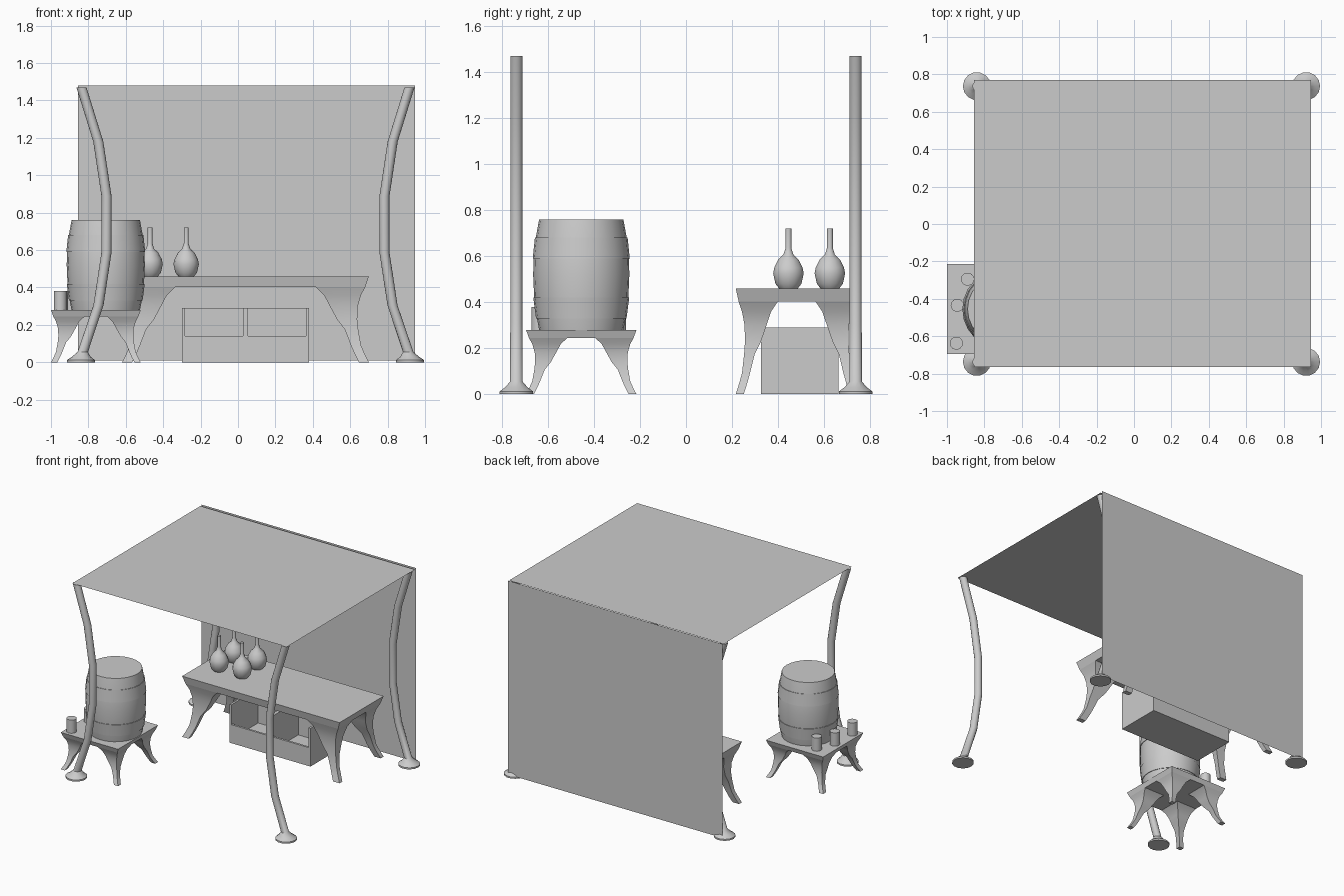
import bpy, bmesh, math
from mathutils import Vector

if "Cube" in bpy.data.objects:
    bpy.data.objects.remove(bpy.data.objects["Cube"])

CX = 0.04  # mirror centre of the stall in x


def finish(name, bm, smooth=None):
    bmesh.ops.recalc_face_normals(bm, faces=bm.faces)
    me = bpy.data.meshes.new(name)
    bm.to_mesh(me)
    bm.free()
    ob = bpy.data.objects.new(name, me)
    bpy.context.collection.objects.link(ob)
    if smooth:
        bpy.ops.object.select_all(action='DESELECT')
        ob.select_set(True)
        bpy.context.view_layer.objects.active = ob
        bpy.ops.object.shade_smooth_by_angle(angle=math.radians(smooth))
    return ob


def loft(bm, rings):
    """Skin a list of closed rings and cap both ends."""
    vs = [[bm.verts.new(p) for p in r] for r in rings]
    n = len(vs[0])
    for a, b in zip(vs, vs[1:]):
        for i in range(n):
            j = (i + 1) % n
            bm.faces.new((a[i], a[j], b[j], b[i]))
    bm.faces.new(vs[0][::-1])
    bm.faces.new(vs[-1])


def circle(x, y, z, r, n):
    return [(x + r * math.cos(2 * math.pi * i / n), y + r * math.sin(2 * math.pi * i / n), z) for i in range(n)]


def turned(name, x, y, profile, n=16, smooth=40):
    bm = bmesh.new()
    loft(bm, [circle(x, y, z, r, n) for r, z in profile])
    return finish(name, bm, smooth)


def rect(x0, x1, y0, y1, z):
    return [(x0, y0, z), (x1, y0, z), (x1, y1, z), (x0, y1, z)]


def box(bm, x0, x1, y0, y1, z0, z1):
    loft(bm, [rect(x0, x1, y0, y1, z0), rect(x0, x1, y0, y1, z1)])


def sheet(name, pts):
    bm = bmesh.new()
    bm.faces.new([bm.verts.new(p) for p in pts])
    finish(name, bm)


# Canopy cloth: roof and back wall
sheet("canopy_roof", rect(-0.855, 0.945, -0.765, 0.77, 1.475))
sheet("canopy_back", [(-0.855, 0.785, 0.01), (0.945, 0.785, 0.01), (0.945, 0.785, 1.48), (-0.855, 0.785, 1.48)])

# Bent poles with flared feet: (offset from centre, z, radius)
POLE = [(0.88, 0, 0.075), (0.88, 0.012, 0.075), (0.878, 0.03, 0.05), (0.87, 0.055, 0.028),
        (0.786, 0.305, 0.027), (0.743, 0.588, 0.027), (0.743, 0.888, 0.027),
        (0.787, 1.18, 0.027), (0.877, 1.47, 0.027)]
for sx in (-1, 1):
    for y in (-0.737, 0.737):
        bm = bmesh.new()
        loft(bm, [circle(CX + sx * d, y, z, r, 14) for d, z, r in POLE])
        finish("pole", bm, 35)

# Tables: bevelled slab and four curved legs
# leg levels: (height fraction, outer inset, inner inset) in leg widths
LEG = [(0, 0, 0.19), (0.1, 0.08, 0.27), (0.2, 0.15, 0.34), (0.38, 0.2, 0.45), (0.5, 0.22, 0.6),
       (0.65, 0.21, 0.73), (0.78, 0.15, 0.84), (0.875, 0.07, 1.0)]


def table(name, cx, cy, hx, hy, h, wx, wy):
    bm = bmesh.new()
    ix, iy = hx - 0.07 * wx, hy - 0.07 * wy
    loft(bm, [rect(cx - ix, cx + ix, cy - iy, cy + iy, h * 0.875),
              rect(cx - hx, cx + hx, cy - hy, cy + hy, h)])
    finish(name + "_top", bm)
    for sx in (-1, 1):
        for sy in (-1, 1):
            bm = bmesh.new()
            loft(bm, [rect(cx + sx * (hx - o * wx), cx + sx * (hx - i * wx),
                           cy + sy * (hy - o * wy), cy + sy * (hy - i * wy), f * h) for f, o, i in LEG])
            finish(name + "_leg", bm, 40)


table("long_table", CX, 0.481, 0.66, 0.265, 0.46, 0.285, 0.183)
table("barrel_stand", -0.76, -0.455, 0.24, 0.24, 0.28, 0.18, 0.18)

# Barrel with hoops
BX, BY = -0.707, -0.455


def barrel_r(z):
    return 0.209 - 0.026 * ((z - 0.52) / 0.24) ** 2


steps = [0.28, 0.33, 0.42, 0.52, 0.59, 0.68, 0.76]
turned("barrel", BX, BY, [(barrel_r(z), z) for z in steps], 24, 40)
for a, b in ((0.33, 0.42), (0.59, 0.68)):
    turned("barrel_hoop", BX, BY, [(barrel_r(a) + 0.004, a), (barrel_r(b) + 0.004, b)], 24, 40)

# Cups beside the barrel
for x, y in ((-0.89, -0.295), (-0.945, -0.435), (-0.95, -0.637)):
    turned("cup", x, y, [(0.035, 0.28), (0.035, 0.38)], 14)

# Bottles on the long table
BOTTLE = [(0.042, 0.46), (0.058, 0.48), (0.068, 0.525), (0.063, 0.55), (0.045, 0.585),
          (0.022, 0.607), (0.013, 0.635), (0.013, 0.72)]
for x in (-0.47, -0.277):
    for y in (0.445, 0.625):
        turned("bottle", x, y, BOTTLE, 14)

# Open crate with a low front and a divider
X0, X1, Y0, Y1, H = -0.30, 0.38, 0.325, 0.663, 0.29
bm = bmesh.new()
box(bm, X0, X1, Y0, Y1, 0, 0.03)
box(bm, X0, X0 + 0.016, Y0, Y1, 0.03, H)
box(bm, X1 - 0.016, X1, Y0, Y1, 0.03, H)
box(bm, X0 + 0.016, X1 - 0.016, Y1 - 0.016, Y1, 0.03, H)
box(bm, X0 + 0.016, X1 - 0.016, Y0, Y0 + 0.016, 0.03, 0.14)
box(bm, CX - 0.013, CX + 0.013, Y0, Y1 - 0.016, 0.03, H)
finish("crate", bm)
